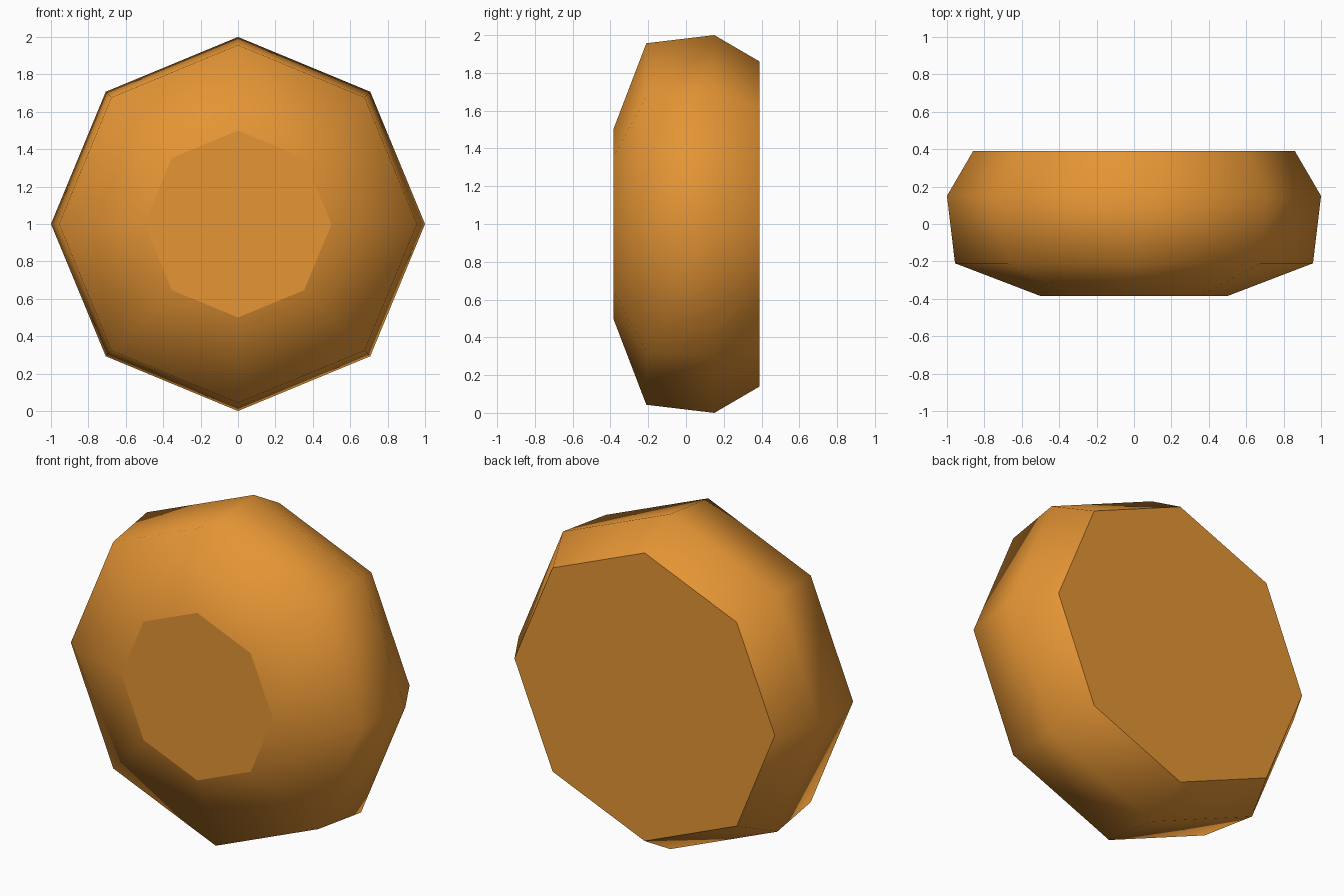
import bpy
import bmesh
from math import cos, sin, pi

cube = bpy.data.objects.get("Cube")
if cube:
    bpy.data.objects.remove(cube, do_unlink=True)

# Single warm orange material
orange = bpy.data.materials.new("warm_orange")
orange.use_nodes = True
colour = (0.78, 0.30, 0.035, 1.0)
orange.diffuse_color = colour
orange.node_tree.nodes["Principled BSDF"].inputs["Base Color"].default_value = colour

# Rings from front to back: depth along y, radius
SIDES = 8
PROFILE = [(-0.385, 0.5), (-0.21, 0.957), (0.15, 1.0), (0.39, 0.86)]

bm = bmesh.new()
rings = []
for y, r in PROFILE:
    angles = [2 * pi * i / SIDES for i in range(SIDES)]
    rings.append([bm.verts.new((r * cos(a), y, 1 + r * sin(a))) for a in angles])

# Smooth side bands
for near, far in zip(rings, rings[1:]):
    for i in range(SIDES):
        j = (i + 1) % SIDES
        face = bm.faces.new((near[i], near[j], far[j], far[i]))
        face.smooth = True

# Flat front and back caps with sharp rims
for ring in (rings[0], rings[-1]):
    cap = bm.faces.new(ring)
    cap.smooth = False
    for edge in cap.edges:
        edge.smooth = False

bmesh.ops.recalc_face_normals(bm, faces=bm.faces)
mesh = bpy.data.meshes.new("octagonal_button")
bm.to_mesh(mesh)
bm.free()
mesh.materials.append(orange)

button = bpy.data.objects.new("octagonal_button", mesh)
bpy.context.collection.objects.link(button)
